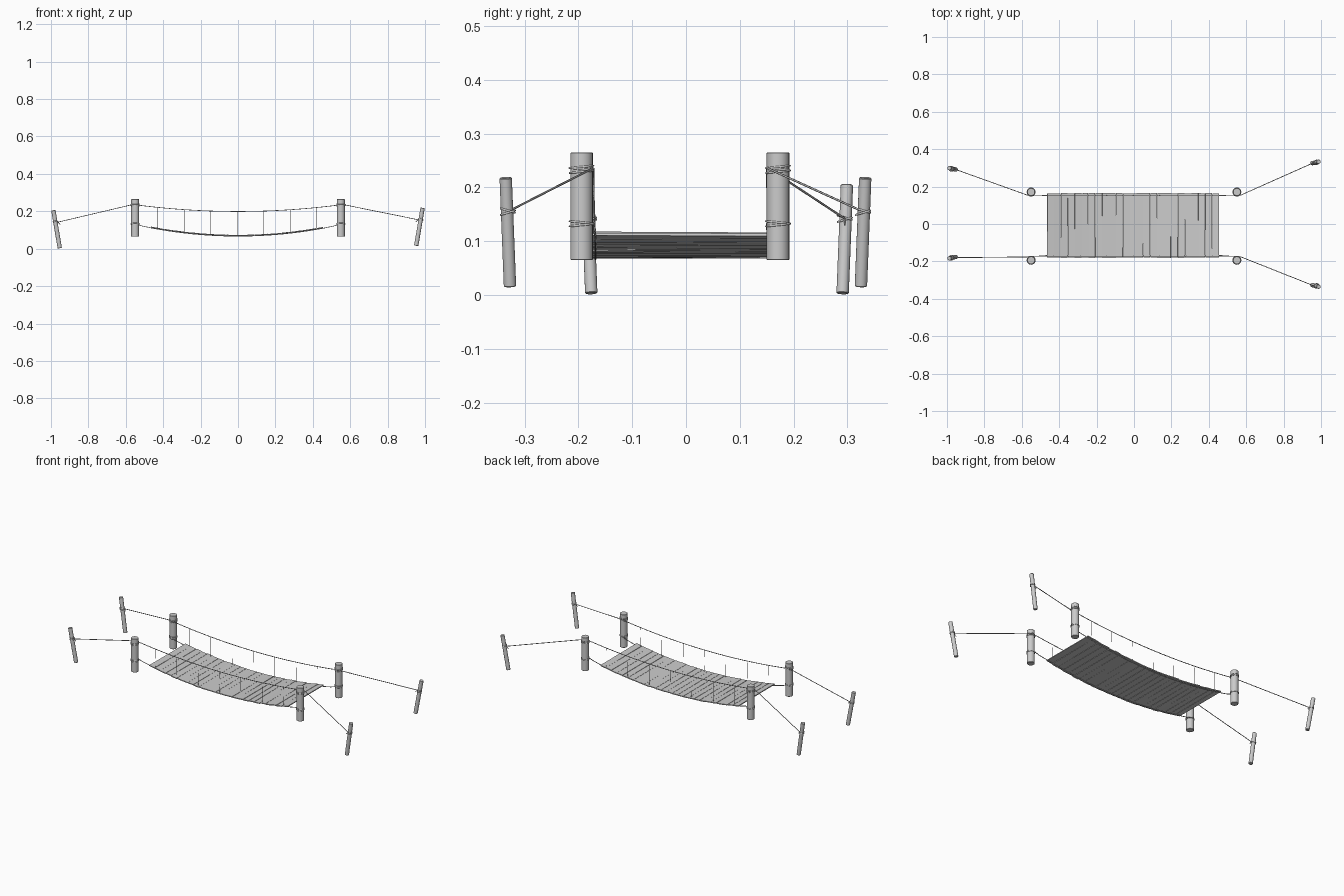
import bpy, math, random
from mathutils import Vector

random.seed(4)
cube = bpy.data.objects.get("Cube")
if cube:
    bpy.data.objects.remove(cube, do_unlink=True)

grey = bpy.data.materials.new("weathered_grey")
grey.use_nodes = True
colour = (0.6, 0.6, 0.6, 1)
grey.diffuse_color = colour
grey.node_tree.nodes["Principled BSDF"].inputs["Base Color"].default_value = colour


def pole(name, bottom, top, radius):
    """Round timber between two points, with softly chamfered ends."""
    a, b = Vector(bottom), Vector(top)
    bpy.ops.mesh.primitive_cylinder_add(vertices=20, radius=radius, depth=(b - a).length,
                                        location=(a + b) / 2)
    ob = bpy.context.object
    ob.name = name
    ob.rotation_euler = (b - a).to_track_quat('Z', 'Y').to_euler()
    bevel = ob.modifiers.new("chamfer", 'BEVEL')
    bevel.width = 0.0015
    ob.data.materials.append(grey)
    bpy.ops.object.shade_smooth_by_angle(angle=math.radians(40))
    return ob


def rope(name, points, radius=0.002, closed=False):
    """Round rope along a list of points."""
    curve = bpy.data.curves.new(name, 'CURVE')
    curve.dimensions = '3D'
    curve.bevel_depth = radius
    curve.bevel_resolution = 1
    curve.use_fill_caps = True
    spline = curve.splines.new('POLY')
    spline.points.add(len(points) - 1)
    for p, co in zip(spline.points, points):
        p.co = (*co, 1)
    spline.use_cyclic_u = closed
    curve.materials.append(grey)
    ob = bpy.data.objects.new(name, curve)
    bpy.context.collection.objects.link(ob)


def wrap(name, centre, radius, offsets, tilt=0.1):
    """Rope rings lashed around a pole."""
    cx, cy, cz = centre
    for i, dz in enumerate(offsets):
        lean = tilt * (-1) ** i
        ring = [(cx + radius * math.cos(t), cy + radius * math.sin(t),
                 cz + dz + lean * radius * math.sin(t))
                for t in (k * math.tau / 20 for k in range(20))]
        rope(f"{name}_{i + 1}", ring, closed=True)


def deck_z(x):
    return 0.071 + 0.043 * (x / 0.46) ** 2


def hand_z(x):
    return 0.199 + 0.036 * (x / 0.55) ** 2


# Planks following the sag of the bridge
COUNT = 25
PITCH = 0.92 / COUNT
for i in range(COUNT):
    x = -0.005 + (i - (COUNT - 1) / 2) * PITCH
    bpy.ops.mesh.primitive_cube_add(size=1, location=(x, -0.0075, deck_z(x)))
    plank = bpy.context.object
    plank.name = f"plank_{i + 1}"
    plank.scale = (PITCH * 0.97, 0.345 + random.uniform(-0.003, 0.003), 0.005)
    slope = math.atan(2 * 0.043 * x / 0.46 ** 2)
    plank.rotation_euler = (random.uniform(-0.006, 0.006), -slope + random.uniform(-0.03, 0.03),
                            random.uniform(-0.004, 0.004))
    plank.data.materials.append(grey)

# Posts, hand ropes, deck ropes and hangers on each side
POST_X, POST_R = 0.55, 0.021
for side, post_y, inner_y, deck_y in (("front", -0.194, -0.172, -0.168),
                                      ("back", 0.171, 0.151, 0.153)):
    for end, s in (("left", 1), ("right", -1)):
        name = f"{side}_{end}"
        x = s * POST_X
        pole(f"{name}_post", (x, post_y, 0.065), (x, post_y, 0.265), POST_R)
        wrap(f"{name}_upper_lashing", (x, post_y, 0.234), POST_R + 0.001, (-0.005, 0, 0.004))
        wrap(f"{name}_lower_lashing", (x, post_y, 0.132), POST_R + 0.001, (-0.002, 0.003))
        # Tie from the post down to the corner of the deck
        rope(f"{name}_deck_tie", [(x, inner_y, 0.134), (s * 0.51, inner_y, 0.121),
                                  (s * 0.46, deck_y, deck_z(0.46) - 0.004)])
    xs = [POST_X * k / 16 for k in range(-16, 17)]
    rope(f"{side}_hand_rope", [(x, inner_y, hand_z(x)) for x in xs])
    xs = [0.46 * k / 16 for k in range(-16, 17)]
    rope(f"{side}_deck_rope", [(x, deck_y, deck_z(x) - 0.004) for x in xs])
    for k in range(7):
        x = -0.43 + k * 0.142
        rope(f"{side}_hanger_{k + 1}", [(x, inner_y, hand_z(x)), (x, deck_y, deck_z(x))], 0.001)

# Leaning ground stakes with guy ropes to the posts
for name, s, y, z, post_y, inner_y in (("front_left", 1, -0.331, 0.016, -0.194, -0.172),
                                       ("back_left", 1, 0.329, 0.016, 0.171, 0.151),
                                       ("front_right", -1, -0.18, 0.003, -0.194, -0.172),
                                       ("back_right", -1, 0.295, 0.003, 0.171, 0.151)):
    out = math.copysign(0.004, y)
    pole(f"{name}_stake", (s * 0.953, y - out, z), (s * 0.987, y + out, z + 0.202), 0.0115)
    knot = Vector((s * 0.976, y, z + 0.139))
    wrap(f"{name}_stake_lashing", knot, 0.013, (-0.002, 0.002), 0.3)
    tie = knot + Vector((-s * 0.013, 0, 0))
    rope(f"{name}_guy_rope", [tie, (s * 0.572, inner_y + out, 0.234), (s * POST_X, inner_y, 0.235)])
    rope(f"{name}_rope_tail", [tie, tie + Vector((-s * 0.012, 0, -0.012))], 0.0015)
